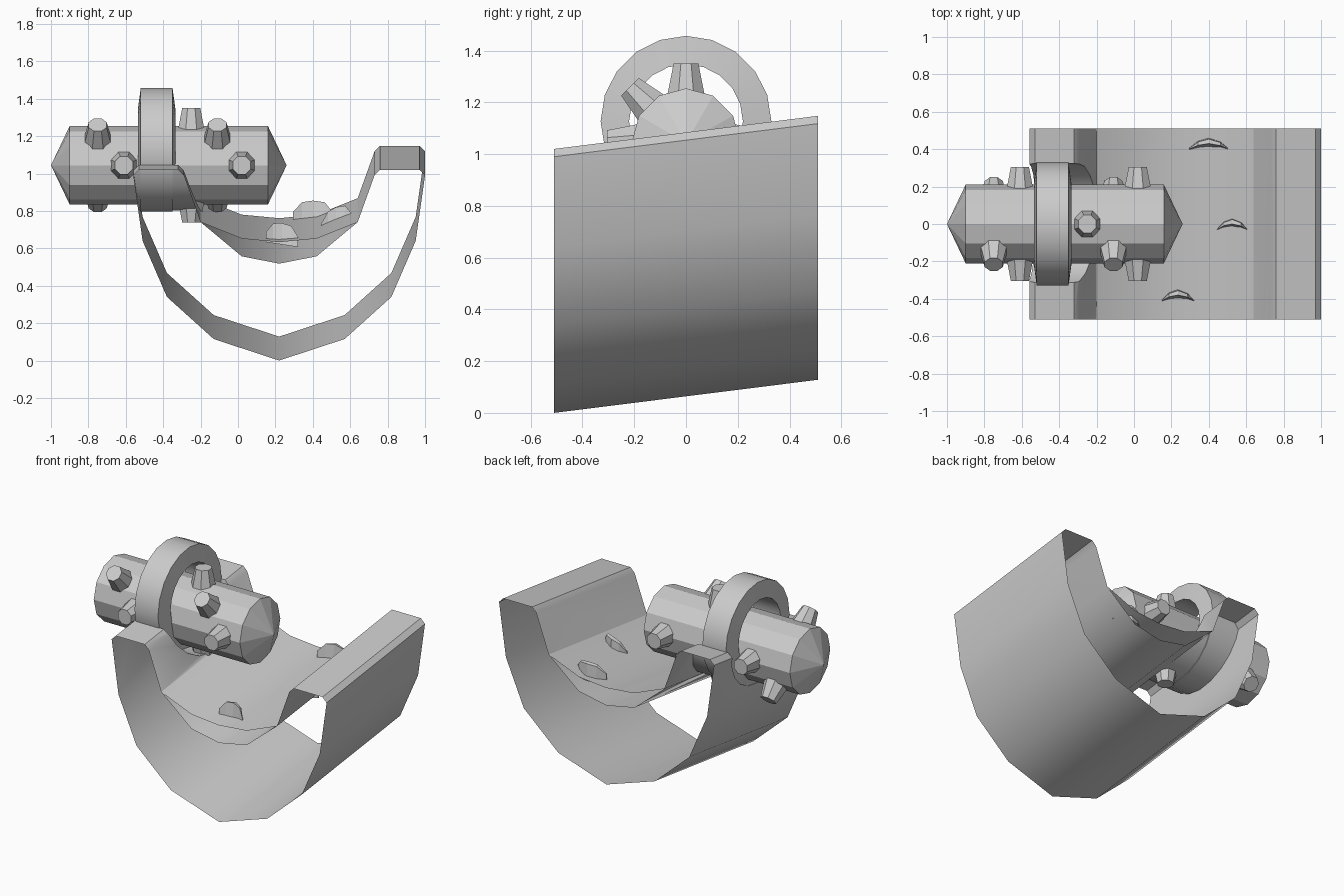
import bpy, bmesh
from math import pi, sin, cos, radians
from mathutils import Matrix, Vector

if "Cube" in bpy.data.objects:
    bpy.data.objects.remove(bpy.data.objects["Cube"])

HALF = 0.51      # half length of the trough
RISE = 0.128     # how far the back end sits above the front end
MID = 0.22       # mirror line of the trough profile
AX = 1.044       # height of the roller axis


def make(name, bm, smooth=None):
    me = bpy.data.meshes.new(name)
    bm.to_mesh(me)
    bm.free()
    ob = bpy.data.objects.new(name, me)
    bpy.context.collection.objects.link(ob)
    if smooth:
        smooth_by(ob, smooth)
    return ob


def smooth_by(ob, angle):
    bpy.ops.object.select_all(action='DESELECT')
    ob.select_set(True)
    bpy.context.view_layer.objects.active = ob
    bpy.ops.object.shade_smooth_by_angle(angle=radians(angle))


def sweep(bm, pts, closed):
    """Run an x/z profile from the front to the raised back."""
    a = [bm.verts.new((x, -HALF, z)) for x, z in pts]
    b = [bm.verts.new((x, HALF, z + RISE)) for x, z in pts]
    n = len(pts)
    for i in range(n if closed else n - 1):
        j = (i + 1) % n
        bm.faces.new((a[i], a[j], b[j], b[i]))
    if closed:
        bm.faces.new(a)
        bm.faces.new(b[::-1])
    bmesh.ops.recalc_face_normals(bm, faces=bm.faces)


def lathe(profile, n, z, loop=False):
    """Revolve (x, radius) points around an x-axis at height z."""
    bm = bmesh.new()
    rings = []
    for x, r in profile:
        if r == 0:
            rings.append([bm.verts.new((x, 0, z))] * n)
        else:
            rings.append([bm.verts.new((x, r * sin(2 * pi * k / n), z + r * cos(2 * pi * k / n)))
                          for k in range(n)])
    pairs = list(zip(rings, rings[1:]))
    if loop:
        pairs.append((rings[-1], rings[0]))
    for a, b in pairs:
        for k in range(n):
            m = (k + 1) % n
            bm.faces.new(list(dict.fromkeys((a[k], a[m], b[m], b[k]))))
    bmesh.ops.recalc_face_normals(bm, faces=bm.faces)
    return bm


# trough: mirrored profile, rims on both sides, bowl inside
half = [(0.42, 0.557), (0.64, 0.74), (0.73, 0.99), (0.76, 1.02), (0.97, 1.02), (1.0, 0.99),
        (0.95, 0.64), (0.82, 0.34), (0.57, 0.115)]
profile = [(MID, 0.518)] + half + [(MID, 0.0)] + [(2 * MID - x, z) for x, z in reversed(half)]
bm = bmesh.new()
sweep(bm, profile, True)
trough = make("trough", bm)

# round channel cut through the left rim for the ring and roller
cutter = make("channel_cutter", lathe([(-0.9, 0), (-0.9, 0.325), (0.1, 0.325), (0.1, 0)], 20, 1.127))
cutter.hide_render = True
mod = trough.modifiers.new("channel", 'BOOLEAN')
mod.operation = 'DIFFERENCE'
mod.solver = 'EXACT'
mod.object = cutter
deps = bpy.context.evaluated_depsgraph_get()
cut = bpy.data.meshes.new_from_object(trough.evaluated_get(deps))
trough.modifiers.clear()
trough.data = cut
bpy.data.objects.remove(cutter)

# both ends of the trough are open
bm = bmesh.new()
bm.from_mesh(cut)
ends = [f for f in bm.faces if all(abs(abs(v.co.y) - HALF) < 1e-3 for v in f.verts)
        and abs(f.normal.y) > 0.9]
bmesh.ops.delete(bm, geom=ends, context='FACES_ONLY')
bm.to_mesh(cut)
bm.free()
smooth_by(trough, 40)

# shallow floor sheet in the bowl
bm = bmesh.new()
sweep(bm, [(-0.20, 0.74), (0.02, 0.652), (0.22, 0.633), (0.42, 0.652), (0.64, 0.74)], False)
for f in bm.faces:
    if f.normal.z < 0:
        f.normal_flip()
make("floor", bm, 40)

# roller with shallow cone ends
make("roller", lathe([(-1.0, 0), (-0.9, 0.21), (0.16, 0.21), (0.26, 0)], 12, AX))

# ring around the roller
make("ring", lathe([(-0.52, 0.33), (-0.35, 0.33), (-0.335, 0.22), (-0.535, 0.22)], 20, 1.127, True), 30)

# opposed pairs of tapered studs: (x, angle from straight up towards the front)
bm = bmesh.new()
for x, ang in [(-0.75, 45), (-0.61, 90), (-0.25, 0), (-0.11, 45), (0.02, 90)]:
    for turn in (0, 180):
        m = (Matrix.Translation((x, 0, AX)) @ Matrix.Rotation(radians(ang + turn), 4, 'X')
             @ Matrix.Translation((0, 0, 0.245)) @ Matrix.Rotation(pi / 8, 4, 'Z'))
        bmesh.ops.create_cone(bm, cap_ends=True, segments=8, radius1=0.078, radius2=0.052,
                              depth=0.122, matrix=m)
make("studs", bm)

# thin curved chips standing in the floor: x, y, base z, half width, height, side tilt
for i, (cx, cy, cz, w, h, tilt) in enumerate([(0.40, 0.40, 0.77, 0.105, 0.085, 0.0),
                                              (0.525, -0.03, 0.735, 0.08, 0.085, 0.35),
                                              (0.235, -0.41, 0.65, 0.085, 0.085, -0.15)]):
    bm = bmesh.new()
    rows = []
    for u, t in [(-1, 0.3), (-0.55, 0.9), (0, 1), (0.6, 0.9), (1, 0.3)]:
        bow = 1 - u * u
        rows.append([bm.verts.new(Vector((cx + w * u, cy + y, cz + z + tilt * w * u)))
                     for y, z in [(0.015 * bow - 0.004, -0.03), (0.03 * bow, h * t),
                                  (0.05 * bow + 0.004, h * t - 0.005), (0.055 * bow + 0.006, -0.03)]])
    for a, b in zip(rows, rows[1:]):
        for k in range(4):
            m = (k + 1) % 4
            bm.faces.new((a[k], a[m], b[m], b[k]))
    bm.faces.new(rows[0])
    bm.faces.new(rows[-1][::-1])
    bmesh.ops.recalc_face_normals(bm, faces=bm.faces)
    make("chip_%d" % (i + 1), bm)
